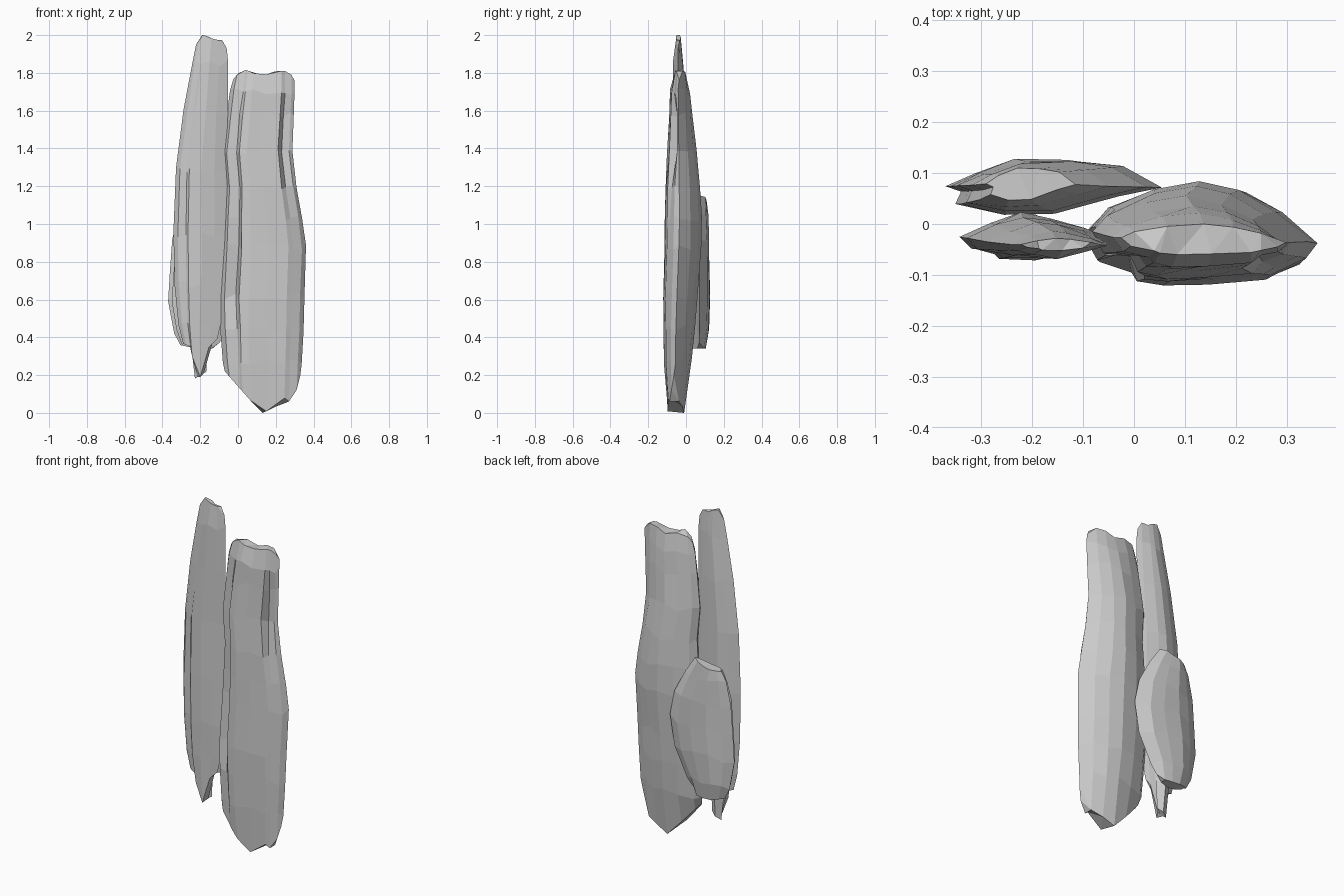
import bpy, bmesh, random

random.seed(4)


def profile_z(prof, x):
    """Height of a ragged end at x; a plain number is a level ring."""
    if not isinstance(prof, list):
        return prof
    if x <= prof[0][0]:
        return prof[0][1]
    for (xa, za), (xb, zb) in zip(prof, prof[1:]):
        if x <= xb:
            return za + (zb - za) * (x - xa) / (xb - xa)
    return prof[-1][1]


def slab(name, section, rows, jitter=0.004):
    """Loft a flat-faced slab. section: (u 0..1, v -1..1, left groove, right groove).
    rows: (height, x left, x right, y front, y back, left depth, right depth)."""
    bm = bmesh.new()
    rings = []
    for r, (prof, xl, xr, yf, yb, gl, gr) in enumerate(rows):
        end = r in (0, len(rows) - 1)
        ring = []
        for u, v, a, b in section:
            x = xl + (xr - xl) * u
            vv = v + a * gl + b * gr
            y = yf + (yb - yf) * (vv + 1) / 2
            z = profile_z(prof, x)
            if not end:
                inner = 4 * u * (1 - u)
                x += random.uniform(-jitter, jitter) * inner
                y += random.uniform(-jitter, jitter) * inner
                z += random.uniform(-0.02, 0.02)
            ring.append(bm.verts.new((x, y, z)))
        rings.append(ring)
    n = len(section)
    for lo, hi in zip(rings, rings[1:]):
        for i in range(n):
            j = (i + 1) % n
            bm.faces.new((lo[i], lo[j], hi[j], hi[i]))
    bm.faces.new(rings[0][::-1])
    bm.faces.new(rings[-1])
    bmesh.ops.triangulate(bm, faces=[f for f in bm.faces if len(f.verts) > 4])
    bmesh.ops.recalc_face_normals(bm, faces=bm.faces)
    me = bpy.data.meshes.new(name)
    bm.to_mesh(me)
    bm.free()
    ob = bpy.data.objects.new(name, me)
    bpy.context.collection.objects.link(ob)
    return ob


# main slab: cracked front on the left and right, ridged back
main_section = [
    (0, 0.1, 0, 0), (0.06, -0.45, 0, 0), (0.2, -0.75, 0.5, 0), (0.235, -0.9, 0, 0),
    (0.34, -1, 0, 0), (0.55, -0.95, 0, 0), (0.79, -0.86, 0, 0), (0.85, -0.72, 0, 0.5),
    (0.95, -0.5, 0, 0.2), (1, -0.2, 0, 0), (0.85, 0.4, 0, 0), (0.68, 0.8, 0, 0),
    (0.5, 1, 0, 0), (0.28, 0.85, 0, 0), (0.08, 0.5, 0, 0)]
slab("main_slab", main_section, [
    ([(-.07, .22), (0, .14), (.08, .05), (.13, 0), (.2, .03), (.23, .09), (.27, .06), (.3, .08), (.33, .2)],
     -.07, .33, -.1, -.01, 0, 0),
    (.27, -.08, .337, -.114, .03, 0, 0),
    (.45, -.093, .347, -.12, .045, .1, 0),
    (.62, -.1, .352, -.12, .06, 1, 0),
    (.88, -.085, .36, -.116, .08, .8, 0),
    (1.03, -.078, .34, -.113, .083, .6, 0),
    (1.2, -.067, .31, -.11, .075, .5, .2),
    (1.38, -.082, .288, -.1, .055, .5, .9),
    (1.58, -.06, .295, -.09, .035, .5, .9),
    (1.7, -.042, .3, -.082, .02, .1, .2),
    ([(-.03, 1.76), (.02, 1.82), (.06, 1.81), (.12, 1.78), (.2, 1.81), (.27, 1.81), (.3, 1.76)],
     -.025, .298, -.06, 0, 0, 0)])

# tall slab, front left: thin lens shape with a long crack
thin_section = [
    (0, 0, 0, 0), (0.08, -0.5, 0, 0), (0.22, -0.7, 0, 0), (0.26, -0.95, 0.2, 0),
    (0.5, -1, 0, 0), (0.75, -0.6, 0, 0), (1, -0.1, 0, 0), (0.85, 0.35, 0, 0),
    (0.6, 0.85, 0, 0), (0.42, 1, 0, 0), (0.2, 0.6, 0, 0)]
slab("tall_slab", thin_section, [
    ([(-.3, .37), (-.25, .35), (-.235, .24), (-.21, .18), (-.17, .22), (-.16, .34), (-.1, .4)],
     -.29, -.11, -.05, -.015, 0, 0),
    (.46, -.315, -.09, -.062, 0, 0, 0),
    (.68, -.335, -.06, -.07, .015, 0, 0),
    (.95, -.342, -.05, -.07, .02, 0, 0),
    (1.28, -.328, -.058, -.07, .015, 0, 0),
    (1.6, -.288, -.054, -.07, 0, 1, 0),
    (1.85, -.242, -.053, -.065, -.015, 1, 0),
    ([(-.22, 1.95), (-.19, 2), (-.17, 2), (-.12, 1.97), (-.08, 1.975), (-.06, 1.93)],
     -.222, -.06, -.052, -.028, 0, 0)])

# short slab at the back left: split outer edge, sloping cap
short_section = [
    (0, 0.05, 0, 0), (0.08, -0.15, 0, 0), (0.05, -0.6, 0, 0), (0.25, -0.95, 0, 0),
    (0.5, -0.9, 0, 0), (0.8, -0.3, 0, 0), (1, 0.0, 0, 0), (0.82, 0.75, 0, 0),
    (0.6, 0.95, 0, 0), (0.35, 1, 0, 0), (0.14, 0.55, 0, 0)]
slab("short_slab", short_section, [
    ([(-.31, .36), (-.22, .34), (-.12, .34), (-.08, .4)], -.305, -.1, .035, .105, 0, 0),
    (.43, -.338, -.06, .025, .12, 0, 0),
    (.6, -.37, .025, .018, .125, 0, 0),
    (.76, -.36, .055, .018, .125, 0, 0),
    (.92, -.348, .025, .022, .123, 0, 0),
    (1.05, -.318, -.05, .03, .118, 0, 0),
    ([(-.29, 1.11), (-.2, 1.12), (-.13, 1.15)], -.29, -.115, .045, .11, 0, 0)])

# thin splinter at the foot of the tall slab
spike_section = [(0, 0, 0, 0), (0.4, -1, 0, 0), (1, 0, 0, 0), (0.5, 1, 0, 0)]
slab("foot_splinter", spike_section, [
    ([(-.23, .18), (-.165, .22)], -.228, -.168, -.02, .01, 0, 0),
    (.36, -.248, -.16, -.035, .02, 0, 0),
    (.6, -.24, -.15, -.04, .02, 0, 0)])
